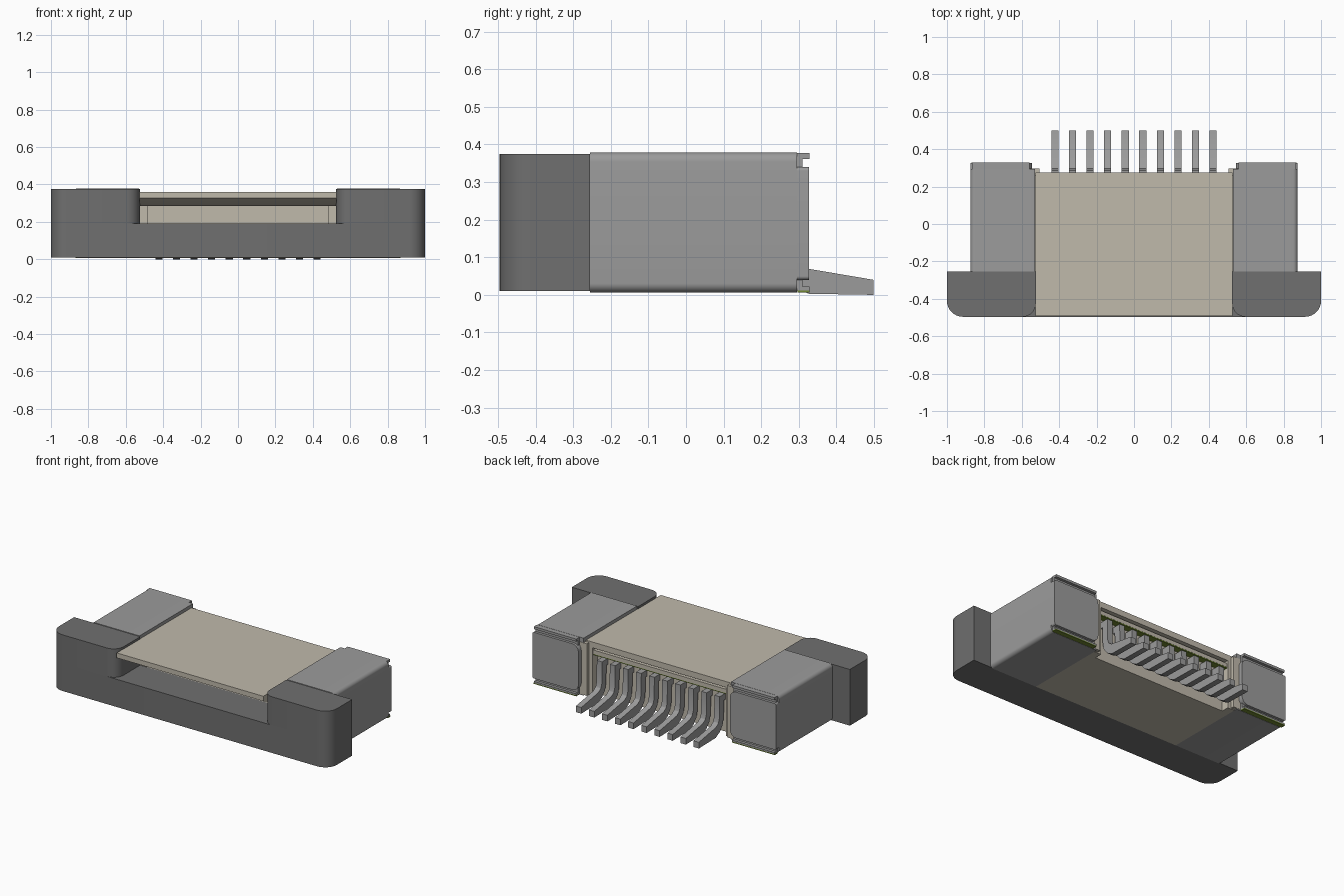
import bpy, bmesh, math
from mathutils import Vector

cube = bpy.data.objects.get("Cube")
if cube:
    bpy.data.objects.remove(cube, do_unlink=True)


def material(name, rgb):
    m = bpy.data.materials.new(name)
    m.use_nodes = True
    m.diffuse_color = (*rgb, 1)
    bsdf = next(n for n in m.node_tree.nodes if n.type == 'BSDF_PRINCIPLED')
    bsdf.inputs["Base Color"].default_value = (*rgb, 1)
    return m


DARK = material("dark grey plastic", (0.16, 0.16, 0.16))
METAL = material("grey metal", (0.33, 0.33, 0.33))
BEIGE = material("beige plastic", (0.53, 0.49, 0.41))
GREEN = material("olive green", (0.16, 0.24, 0.03))


def rounded(points, steps=8):
    """Points are (a, b) or (a, b, radius); right-angled corners with a radius become arcs."""
    out, n = [], len(points)
    for i, p in enumerate(points):
        c = Vector(p[:2])
        if len(p) < 3:
            out.append(c)
            continue
        u = (Vector(points[i - 1][:2]) - c).normalized() * p[2]
        v = (Vector(points[(i + 1) % n][:2]) - c).normalized() * p[2]
        for k in range(steps + 1):
            t = k / steps * math.pi / 2
            out.append(c + u * (1 - math.sin(t)) + v * (1 - math.cos(t)))
    return out


def prism(name, points, axis, lo, hi, mat):
    """Extrude a 2D outline along an axis from lo to hi."""
    place = {'x': lambda a, b, d: (d, a, b),
             'y': lambda a, b, d: (a, d, b),
             'z': lambda a, b, d: (a, b, d)}[axis]
    bm = bmesh.new()
    face = bm.faces.new([bm.verts.new(place(p.x, p.y, lo)) for p in rounded(points)])
    ext = bmesh.ops.extrude_face_region(bm, geom=[face])
    verts = [g for g in ext["geom"] if isinstance(g, bmesh.types.BMVert)]
    bmesh.ops.translate(bm, verts=verts, vec=place(0, 0, hi - lo))
    bmesh.ops.recalc_face_normals(bm, faces=bm.faces)
    mesh = bpy.data.meshes.new(name)
    bm.to_mesh(mesh)
    bm.free()
    mesh.materials.append(mat)
    ob = bpy.data.objects.new(name, mesh)
    bpy.context.collection.objects.link(ob)
    bpy.ops.object.select_all(action='DESELECT')
    ob.select_set(True)
    bpy.context.view_layer.objects.active = ob
    bpy.ops.object.shade_smooth_by_angle(angle=math.radians(30))
    return ob


def rect(a0, a1, b0, b1):
    return [(a0, b0), (a1, b0), (a1, b1), (a0, b1)]


def box(name, x, y, z, mat):
    return prism(name, rect(*x, *y), 'z', *z, mat)


FRONT, SLIDE_BACK = -0.496, -0.255

# Slider: a low bar across the front with a raised block at each end
prism("slider_bar", [(-1, FRONT, 0.085), (1, FRONT, 0.085), (1, SLIDE_BACK), (-1, SLIDE_BACK)],
      'z', 0.01, 0.19, DARK)

for side, s in (("left", 1), ("right", -1)):
    prism(f"slider_block_{side}",
          [(s * 0.525, FRONT, 0.07), (s, FRONT, 0.085), (s, SLIDE_BACK), (s * 0.525, SLIDE_BACK)],
          'z', 0.19, 0.375, DARK)

    # Metal bracket with softly bent long edges
    prism(f"bracket_{side}",
          [(s * 0.53, 0.006), (s * 0.875, 0.006, 0.025), (s * 0.875, 0.379, 0.025), (s * 0.53, 0.379)],
          'y', SLIDE_BACK, 0.295, METAL)
    # Rear of the bracket, folded plate and its tabs
    box(f"bracket_rear_core_{side}", sorted((s * 0.56, s * 0.865)), (0.295, 0.31), (0.01, 0.372), METAL)
    prism(f"bracket_end_plate_{side}",
          [(s * 0.545, 0.04, 0.045), (s * 0.875, 0.04, 0.01), (s * 0.875, 0.34, 0.01), (s * 0.545, 0.34, 0.045)],
          'y', 0.295, 0.327, METAL)
    box(f"top_tab_{side}", sorted((s * 0.56, s * 0.865)), (0.295, 0.328), (0.362, 0.378), METAL)
    box(f"bottom_tab_{side}", sorted((s * 0.56, s * 0.865)), (0.295, 0.328), (0.012, 0.022), METAL)
    box(f"bottom_tab_skin_{side}", sorted((s * 0.56, s * 0.868)), (0.297, 0.3285), (0.006, 0.012), GREEN)

    # Plastic side wall between bracket and contacts
    box(f"side_wall_{side}", sorted((s * 0.48, s * 0.53)), (SLIDE_BACK, 0.275), (0.006, 0.33), BEIGE)
    box(f"side_post_{side}", sorted((s * 0.505, s * 0.556)), (0.26, 0.297), (0.012, 0.35), BEIGE)

# Housing: floor, rear block and the top cover with a tapered front lip
box("housing_floor", (-0.525, 0.525), (SLIDE_BACK, 0.225), (0.006, 0.188), BEIGE)
box("housing_rear", (-0.48, 0.48), (0.02, 0.225), (0.188, 0.325), BEIGE)
prism("top_cover",
      [(FRONT + 0.003, 0.328), (FRONT + 0.003, 0.36), (0.275, 0.36), (0.275, 0.322), (-0.2, 0.322),
       (-0.25, 0.285), (-0.40, 0.285)],
      'x', -0.527, 0.527, BEIGE)
box("rear_shelf", (-0.48, 0.48), (0.2, 0.268), (0.28, 0.306), BEIGE)
box("rear_shelf_underside", (-0.48, 0.48), (0.22, 0.267), (0.274, 0.28), GREEN)

# Row of bent solder contacts
PIN = [(0.22, 0.255), (0.285, 0.255), (0.288, 0.115), (0.298, 0.088), (0.322, 0.07),
       (0.499, 0.04), (0.499, 0.0), (0.325, 0.003), (0.285, 0.025), (0.255, 0.06), (0.245, 0.1),
       (0.24, 0.215), (0.22, 0.215)]
for i in range(10):
    x = -0.423 + 0.094 * i
    prism(f"contact_{i + 1}", PIN, 'x', x - 0.019, x + 0.019, METAL)
